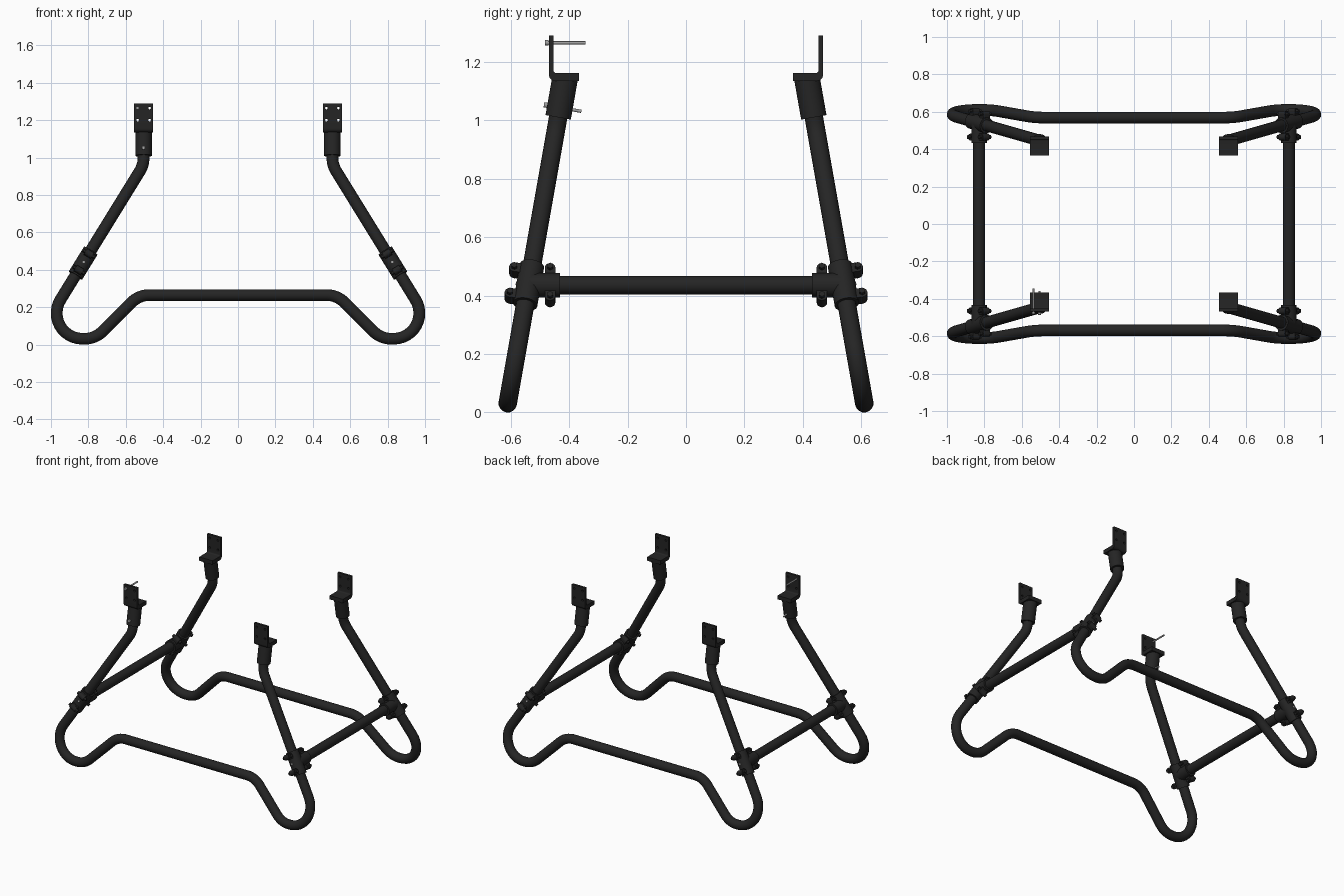
import bpy, bmesh, math
from mathutils import Vector, Matrix

if "Cube" in bpy.data.objects:
    bpy.data.objects.remove(bpy.data.objects["Cube"])

R = 0.0315                      # tube radius
TILT = math.radians(10)


def material(name, c):
    m = bpy.data.materials.new(name)
    m.diffuse_color = (c, c, c, 1)
    m.use_nodes = True
    m.node_tree.nodes["Principled BSDF"].inputs["Base Color"].default_value = m.diffuse_color
    return m


BLACK, STEEL = material("black_steel", 0.018), material("bare_steel", 0.35)


def frame_y(z):
    """Distance from the centre plane of the inward-leaning frames."""
    return 0.61 - math.tan(TILT) * (z - R)


def finish(bm, name, mat=BLACK, smooth=True):
    bmesh.ops.recalc_face_normals(bm, faces=bm.faces)
    me = bpy.data.meshes.new(name)
    bm.to_mesh(me)
    bm.free()
    me.materials.append(mat)
    ob = bpy.data.objects.new(name, me)
    bpy.context.collection.objects.link(ob)
    if smooth:
        bpy.ops.object.select_all(action='DESELECT')
        ob.select_set(True)
        bpy.context.view_layer.objects.active = ob
        bpy.ops.object.shade_smooth_by_angle(angle=math.radians(40))
    return ob


def add_rod(bm, p, q, r, n=24):
    p, q = Vector(p), Vector(q)
    rot = (q - p).to_track_quat('Z', 'Y').to_matrix().to_4x4()
    bmesh.ops.create_cone(bm, cap_ends=True, segments=n, radius1=r, radius2=r,
                          depth=(q - p).length,
                          matrix=Matrix.Translation((p + q) / 2) @ rot)


def add_box(bm, centre, axes, size):
    m = Matrix([a * s for a, s in zip(axes, size)]).transposed().to_4x4()
    bmesh.ops.create_cube(bm, size=1, matrix=Matrix.Translation(centre) @ m)


def fillet(pts, r, steps=12):
    """Round the inner corners of a 2D polyline."""
    out = [Vector(pts[0])]
    for a, b, c in zip(pts, pts[1:], pts[2:]):
        a, b, c = Vector(a), Vector(b), Vector(c)
        u, v = (a - b).normalized(), (c - b).normalized()
        half = u.angle(v) / 2
        o = b + (u + v).normalized() * r / math.sin(half)
        s = b + u * r / math.tan(half) - o
        e = b + v * r / math.tan(half) - o
        ang = s.angle(e)
        for i in range(steps + 1):
            t = i / steps
            out.append(o + (s * math.sin((1 - t) * ang) + e * math.sin(t * ang)) / math.sin(ang))
    return out + [Vector(pts[-1])]


# Bent tube frames, front and back
half = fillet([(0, 0.265), (0.53, 0.265), (0.7635, R), (1.078, R),
               (0.505, 0.96), (0.505, 1.12)], 0.137)
outline = [Vector((-p.x, p.y)) for p in reversed(half)] + half[1:]
for sy, side in ((-1, "front"), (1, "back")):
    cu = bpy.data.curves.new(side + "_tube_frame", 'CURVE')
    cu.dimensions = '3D'
    cu.bevel_depth, cu.bevel_resolution, cu.use_fill_caps = R, 6, True
    sp = cu.splines.new('POLY')
    sp.points.add(len(outline) - 1)
    for pt, p in zip(sp.points, outline):
        pt.co = (p.x, sy * frame_y(p.y), p.y, 1)
    sp.use_smooth = True
    cu.materials.append(BLACK)
    ob = bpy.data.objects.new(side + "_tube_frame", cu)
    bpy.context.collection.objects.link(ob)

JX, JZ = 0.828, 0.436
JY = frame_y(JZ)

# Side cross bars
for sx, side in ((-1, "left"), (1, "right")):
    bm = bmesh.new()
    add_rod(bm, (sx * JX, -JY, JZ), (sx * JX, JY, JZ), R, 32)
    finish(bm, side + "_cross_bar")


def clamp(sx, sy, tag):
    """T-shaped split clamp with four bolted lugs."""
    j = Vector((sx * JX, sy * JY, JZ))
    leg = Vector((-sx * 0.617, -sy * math.tan(TILT), 1)).normalized()
    yv = Vector((0, sy, 0))
    n = leg.cross(yv).normalized()
    out = n.cross(leg).normalized()
    out = out if out.dot(yv) > 0 else -out
    up = n.cross(yv).normalized()
    bm, bolts = bmesh.new(), bmesh.new()
    add_rod(bm, j - leg * 0.078, j + leg * 0.078, 0.042, 32)
    add_rod(bm, j, Vector((j.x, sy * 0.432, j.z)), 0.042, 32)
    end = Vector((j.x, sy * 0.465, j.z))
    lugs = [(j + leg * s * 0.052, out, leg) for s in (-1, 1)]
    lugs += [(end, up * s, yv) for s in (-1, 1)]
    for base, away, along in lugs:
        c = base + away * 0.057
        add_rod(bm, c - n * 0.022, c + n * 0.022, 0.018, 16)
        add_box(bm, base + away * 0.035, (away, along, n), (0.045, 0.036, 0.044))
        add_rod(bolts, c - n * 0.036, c + n * 0.036, 0.011, 6)
    finish(bm, tag + "_clamp")
    finish(bolts, tag + "_clamp_bolts")
    # Small locking screw through the leg
    bm = bmesh.new()
    add_rod(bm, j, j + out * 0.044, 0.006, 12)
    finish(bm, tag + "_clamp_screw", STEEL)


def bracket(sx, sy, tag):
    """Tilted socket carrying an L-shaped plate with four holes."""
    axis = Vector((0, -sy * math.sin(TILT), math.cos(TILT)))
    p = Vector((sx * 0.505, sy * frame_y(1.01), 1.01))
    bm = bmesh.new()
    add_rod(bm, p, p + axis * 0.135, 0.044, 32)
    finish(bm, tag + "_socket")

    prof = [(0.366, 1.135)]
    prof += [(0.449 + 0.02 * math.sin(a), 1.155 - 0.02 * math.cos(a))
             for a in [i * math.pi / 12 for i in range(7)]]
    prof += [(0.469, 1.29), (0.453, 1.29)]
    prof += [(0.445 + 0.008 * math.cos(a), 1.17 - 0.008 * math.sin(a))
             for a in [i * math.pi / 8 for i in range(5)]]
    prof += [(0.366, 1.162)]
    bm = bmesh.new()
    f = bm.faces.new([bm.verts.new((sx * 0.505 - 0.0515, sy * y, z)) for y, z in prof])
    ext = bmesh.ops.extrude_face_region(bm, geom=[f])
    bmesh.ops.translate(bm, vec=(0.103, 0, 0),
                        verts=[v for v in ext['geom'] if isinstance(v, bmesh.types.BMVert)])
    plate = finish(bm, tag + "_bracket_plate")

    bm = bmesh.new()
    for dx in (-0.032, 0.032):
        for z in (1.2, 1.265):
            x = sx * 0.505 + dx
            add_rod(bm, (x, sy * 0.42, z), (x, sy * 0.5, z), 0.007, 16)
    cutter = finish(bm, tag + "_hole_cutter", smooth=False)
    cutter.hide_render = True
    cutter.hide_viewport = True
    mod = plate.modifiers.new("holes", 'BOOLEAN')
    mod.operation, mod.object, mod.solver = 'DIFFERENCE', cutter, 'EXACT'


for sx, a in ((-1, "left"), (1, "right")):
    for sy, b in ((-1, "front"), (1, "back")):
        clamp(sx, sy, b + "_" + a)
        bracket(sx, sy, b + "_" + a)


# Loose screws on the front left post
def screw(name, head, direction, length):
    head, d = Vector(head), Vector(direction).normalized()
    bm = bmesh.new()
    add_rod(bm, head, head + d * 0.012, 0.009, 12)
    add_rod(bm, head, head + d * length, 0.0055, 12)
    finish(bm, name, STEEL)


screw("plate_screw", (-0.537, -0.482, 1.265), (0, 1, 0), 0.138)
screw("socket_screw", (-0.505, -0.486, 1.053),
      (0, math.cos(TILT), -math.sin(TILT)), 0.13)
